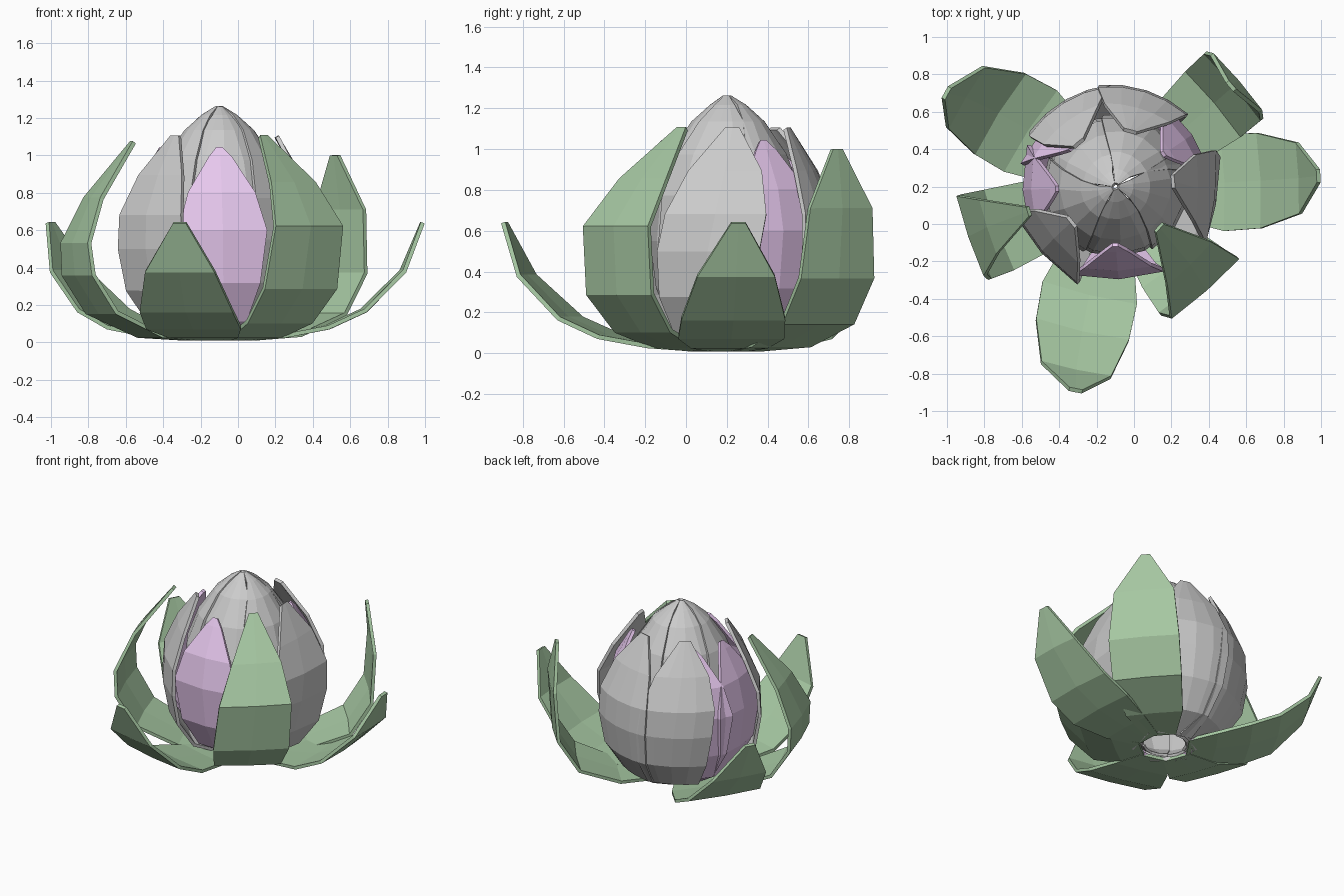
import bpy, math

if "Cube" in bpy.data.objects:
    bpy.data.objects.remove(bpy.data.objects["Cube"])

CX, CY = -0.1, 0.2          # axis of the bud


def material(name, rgb):
    m = bpy.data.materials.new(name)
    m.diffuse_color = (*rgb, 1)
    m.use_nodes = True
    m.node_tree.nodes["Principled BSDF"].inputs["Base Color"].default_value = m.diffuse_color
    return m


GREEN = material("leaf_green", (0.38, 0.57, 0.36))
PINK = material("petal_pink", (0.80, 0.58, 0.86))


def petal(name, az, rows, cols=2, bend=None, mat=None, thick=0.022, lean=0.0):
    """Petal from rows of (radius, height, half width); bend = cross-section radius."""
    verts, faces = [], []
    last = len(rows) - 1
    for i, (r, z, w) in enumerate(rows):
        t = math.radians(az + lean * (i / last) ** 2)
        R = bend or max(r, 0.03)
        for j in range(cols + 1):
            a = (2 * j / cols - 1) * w / R
            u, v = r - R * (1 - math.cos(a)), R * math.sin(a)
            verts.append((CX + u * math.cos(t) - v * math.sin(t),
                          CY + u * math.sin(t) + v * math.cos(t), z))
    n = cols + 1
    for i in range(last):
        for j in range(cols):
            k = i * n + j
            faces.append((k, k + 1, k + n + 1, k + n))
    me = bpy.data.meshes.new(name)
    me.from_pydata(verts, [], faces)
    ob = bpy.data.objects.new(name, me)
    bpy.context.collection.objects.link(ob)
    if mat:
        me.materials.append(mat)
    s = ob.modifiers.new("thickness", "SOLIDIFY")
    s.thickness = thick
    s.offset = 0
    return ob


# Closed inner bud: five overlapping petals meeting at the tip
core = [(0.15, 0.03, .11), (0.27, 0.13, .21), (0.35, 0.32, .27), (0.38, 0.55, .29),
        (0.365, 0.77, .28), (0.29, 0.97, .21), (0.18, 1.13, .115), (0.09, 1.21, .05),
        (0.015, 1.255, .01)]
for k in range(5):
    d = 0.012 * (k % 2)
    petal(f"inner_petal_{k}", 54 + 72 * k, [(max(r - d, .012), z, w) for r, z, w in core],
          cols=4, thick=0.018, lean=14)

# Pink petals tucked between the grey ones
pink = [(0.17, 0.02, .09), (0.34, 0.12, .13), (0.45, 0.32, .20), (0.485, 0.60, .24),
        (0.44, 0.80, .18), (0.34, 0.99, .06), (0.31, 1.04, .015)]
for k, (az, lean) in enumerate(((273, -3), (182, 0), (139, 0), (34, 0))):
    petal(f"pink_petal_{k}", az, pink, cols=2, bend=0.9, mat=PINK, lean=lean)

# Grey outer petals: two faceted at the front, two rounder at the back
grey = [(0.17, 0.02, .12), (0.36, 0.10, .17), (0.48, 0.28, .23), (0.52, 0.50, .255),
        (0.51, 0.68, .25), (0.42, 0.89, .18), (0.30, 1.10, .035)]
for name, az, lean, cols, bend, s in (("front_left", 223, -4, 2, 1.1, 1),
                                      ("right", 345, 20, 2, 1.6, 1.03),
                                      ("back_right", 71, 4, 4, 0.62, 1.02),
                                      ("back_left", 116, 14, 4, 0.62, 1.01)):
    petal(f"{name}_grey_petal", az, [(r * s, z, w) for r, z, w in grey],
          cols=cols, bend=bend, lean=lean)

# Wide open green sepals
low = [(0.16, 0.02, .10), (0.36, 0.035, .19), (0.60, 0.08, .26), (0.80, 0.17, .255),
       (1.01, 0.38, .19), (1.11, 0.64, .035)]
for k, (az, lean, s) in enumerate(((256, 3, 1), (2, 1, 0.98), (146, 5, 0.93))):
    petal(f"open_sepal_{k}", az, [(r * s, z, w) for r, z, w in low],
          bend=2.5, mat=GREEN, lean=lean)

# Upright green sepals curling inward
front_right = [(0.16, 0.02, .10), (0.33, 0.035, .17), (0.53, 0.11, .22), (0.69, 0.29, .25),
               (0.73, 0.62, .24), (0.57, 0.85, .165), (0.32, 1.10, .03)]
left = [(0.16, 0.02, .10), (0.40, 0.035, .19), (0.68, 0.16, .23), (0.81, 0.36, .24),
        (0.82, 0.53, .225), (0.71, 0.77, .15), (0.48, 1.07, .025)]
back_right = [(0.16, 0.02, .10), (0.42, 0.04, .19), (0.70, 0.15, .23), (0.84, 0.37, .235),
              (0.86, 0.71, .20), (0.82, 1.00, .03)]
for name, az, rows, lean in (("front_right_sepal", 307, front_right, 10),
                             ("left_sepal", 201, left, -5),
                             ("back_right_sepal", 40, back_right, 1)):
    petal(name, az, rows, bend=2.5, mat=GREEN, lean=lean)
